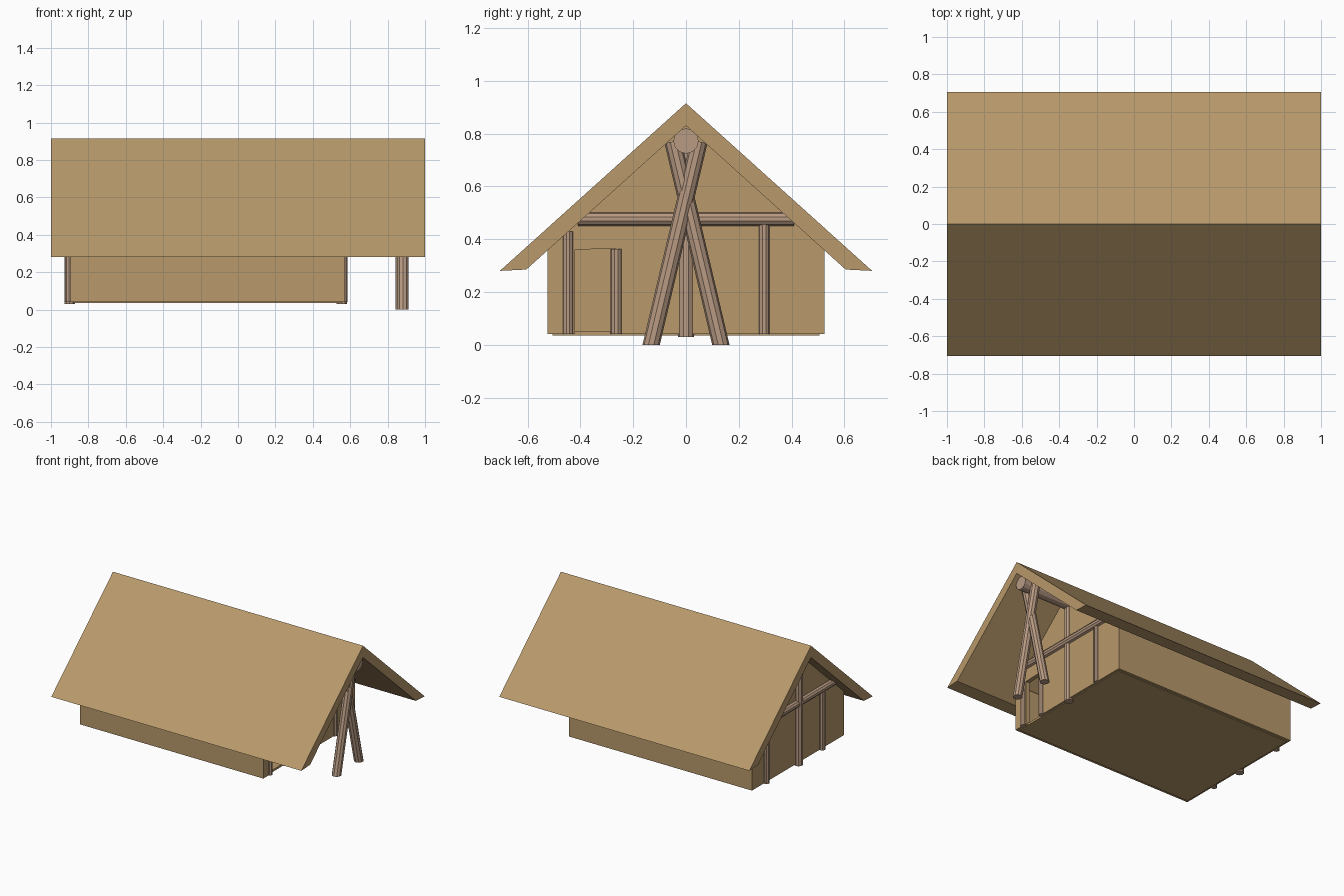
import bpy, bmesh, math
from mathutils import Vector

if "Cube" in bpy.data.objects:
    bpy.data.objects.remove(bpy.data.objects["Cube"])


def material(name, rgb):
    m = bpy.data.materials.new(name)
    m.diffuse_color = (*rgb, 1)
    m.use_nodes = True
    m.node_tree.nodes["Principled BSDF"].inputs["Base Color"].default_value = m.diffuse_color
    return m


THATCH = material("thatch_tan", (0.479, 0.319, 0.147))
WOOD = material("log_wood", (0.479, 0.325, 0.227))


def finish(name, bm, mat):
    bmesh.ops.recalc_face_normals(bm, faces=bm.faces)
    me = bpy.data.meshes.new(name)
    bm.to_mesh(me)
    bm.free()
    me.materials.append(mat)
    ob = bpy.data.objects.new(name, me)
    bpy.context.collection.objects.link(ob)
    return ob


def prism(name, profile, x0, x1, mat):
    """Extrude a (y, z) outline along x."""
    bm = bmesh.new()
    f = bm.faces.new([bm.verts.new((x0, y, z)) for y, z in profile])
    r = bmesh.ops.extrude_face_region(bm, geom=[f])
    vs = [v for v in r["geom"] if isinstance(v, bmesh.types.BMVert)]
    bmesh.ops.translate(bm, verts=vs, vec=(x1 - x0, 0, 0))
    return finish(name, bm, mat)


def box(name, x0, x1, y0, y1, z0, z1, mat):
    return prism(name, [(y0, z0), (y1, z0), (y1, z1), (y0, z1)], x0, x1, mat)


def log(name, a, b, r, sides=10, level_foot=False):
    """Round pole from a to b; a level foot is sheared flat to the ground."""
    a, b = Vector(a), Vector(b)
    d = b - a
    bm = bmesh.new()
    bmesh.ops.create_cone(bm, cap_ends=True, segments=sides, radius1=r, radius2=r, depth=d.length)
    rot = Vector((0, 0, 1)).rotation_difference(d.normalized()).to_matrix()
    bmesh.ops.rotate(bm, verts=bm.verts, matrix=rot)
    bmesh.ops.translate(bm, verts=bm.verts, vec=(a + b) / 2)
    if level_foot:
        for v in bm.verts:
            if (v.co - a).dot(d) < 1e-4:
                v.co -= d * ((v.co.z - a.z) / d.z)
    return finish(name, bm, WOOD)


# Thatched gable roof
prism("roof", [(-0.705, 0.28), (0, 0.915), (0.705, 0.28), (0.605, 0.285), (0, 0.83), (-0.605, 0.285)],
      -1, 1, THATCH)

# Walls, with a doorway in the right-hand end
X0, X1, W, T = -0.895, 0.57, 0.525, 0.03
top = [(W, 0.36), (0, 0.833), (-W, 0.36)]
door = [(-0.42, 0.04), (-0.42, 0.36), (-0.265, 0.365), (-0.265, 0.04)]
prism("left_end_wall", [(-W, 0.04), (W, 0.04)] + top, X0, X0 + T, THATCH)
prism("right_end_wall", [(-W, 0.04)] + door + [(W, 0.04)] + top, X1 - T, X1, THATCH)
box("front_wall", X0 + T, X1 - T, -W, -W + T, 0.04, 0.36, THATCH)
box("back_wall", X0 + T, X1 - T, W - T, W, 0.04, 0.36, THATCH)
box("floor", X0 + 0.015, X1 - 0.015, -0.505, 0.505, 0.035, 0.05, THATCH)

# Ridge log
log("ridge_log", (-0.9, 0, 0.772), (0.965, 0, 0.772), 0.048, 12)

# Crossed poles under the ridge overhang
for s, n in ((1, "a"), (-1, "b")):
    log("crossed_pole_" + n, (0.877 + 0.004 * s, -0.132 * s, 0), (0.877 + 0.004 * s, 0.05 * s, 0.77),
        0.032, level_foot=True)

# Posts and tie beam on each end wall
for end, xc, x, ys in (("right", 0.555, 0.565, (-0.447, 0.296)), ("left", -0.9, -0.904, (0.37, -0.265))):
    log(end + "_centre_post", (xc, 0, 0.03), (xc, 0, 0.80), 0.03)
    for i, y in enumerate(ys):
        log(f"{end}_side_post_{i}", (x, y, 0.04), (x, y, 0.43 if abs(y) > 0.4 else 0.46), 0.021)
    log(end + "_tie_beam", (x + 0.005, -0.41, 0.476), (x + 0.005, 0.41, 0.476), 0.026)
log("door_post", (0.565, -0.264, 0.04), (0.565, -0.264, 0.363), 0.022)
